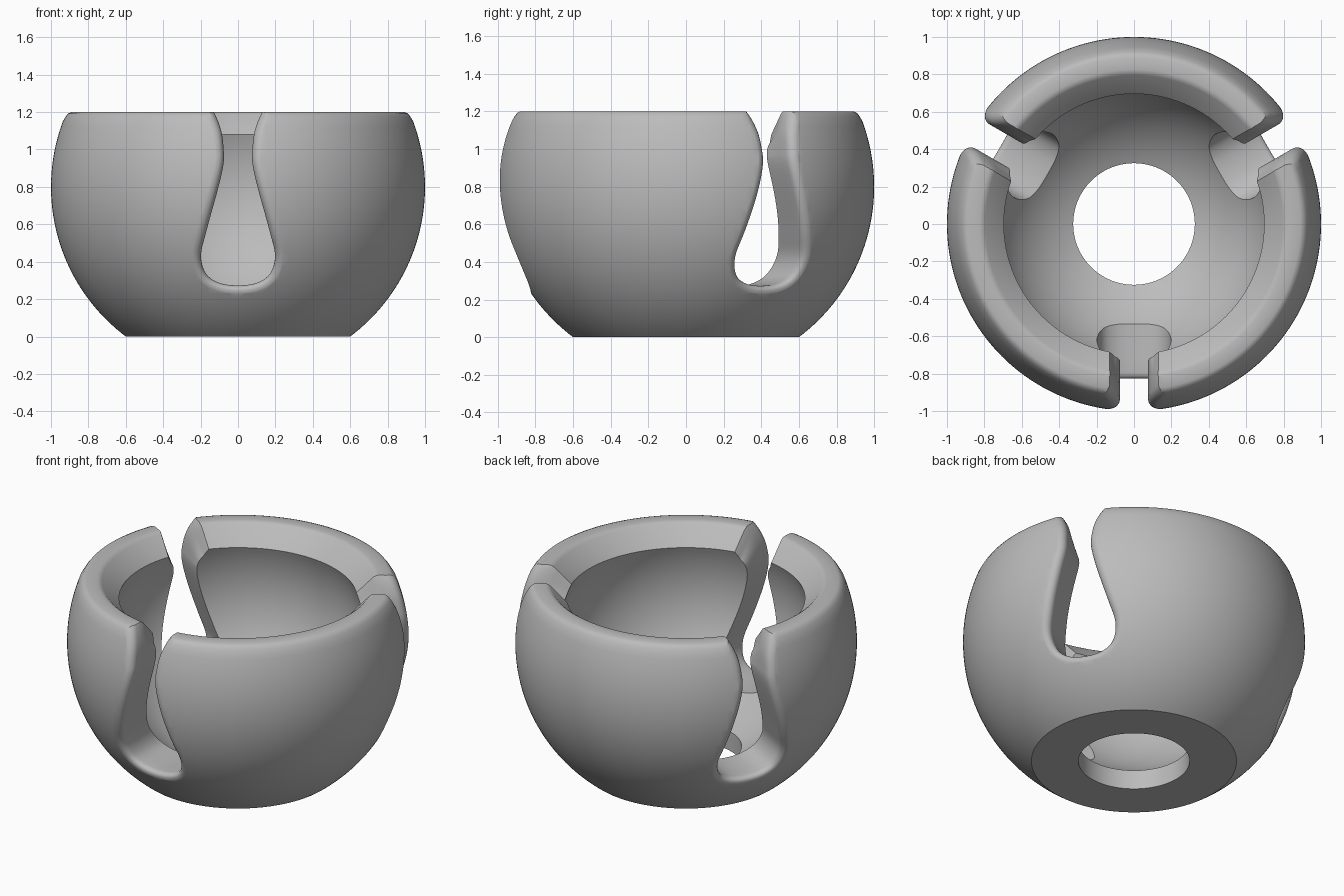
import bpy, bmesh, math
from mathutils import Vector, Matrix

cube = bpy.data.objects.get("Cube")
if cube:
    bpy.data.objects.remove(cube, do_unlink=True)

CENTRE = 0.8      # height of the sphere centre
OUTER, INNER = 1.0, 0.75
FILLET = 0.05

grey = bpy.data.materials.new("plain grey")
grey.use_nodes = True
colour = (0.5, 0.5, 0.5, 1)
grey.diffuse_color = colour
grey.node_tree.nodes["Principled BSDF"].inputs["Base Color"].default_value = colour


def make_object(name, bm):
    bmesh.ops.recalc_face_normals(bm, faces=bm.faces)
    mesh = bpy.data.meshes.new(name)
    bm.to_mesh(mesh)
    bm.free()
    mesh.materials.append(grey)
    obj = bpy.data.objects.new(name, mesh)
    bpy.context.collection.objects.link(obj)
    return obj


def smooth_curve(pts, steps):
    """Catmull-Rom curve through the inner points of a list."""
    out = []
    for a, b, c, d in zip(pts, pts[1:], pts[2:], pts[3:]):
        for i in range(steps):
            t = i / steps
            out.append(0.5 * (2 * b + (c - a) * t + (2 * a - 5 * b + 4 * c - d) * t * t
                              + (3 * b - a - 3 * c + d) * t ** 3))
    return out + [pts[-2]]


def arc(radius, z0, z1, steps):
    """Sphere profile between two heights, as (r, z) points."""
    a0, a1 = (math.asin((z - CENTRE) / radius) for z in (z0, z1))
    angles = [a0 + (a1 - a0) * i / steps for i in range(steps + 1)]
    return [(radius * math.cos(a), CENTRE + radius * math.sin(a)) for a in angles]


# Bowl: spun profile with a rounded rim, chamfered mouth and open floor
def make_bowl(segments=180):
    rim = [(0.922, 1.175), (0.909, 1.192), (0.89, 1.2), (0.825, 1.2), (0.81, 1.197), (0.795, 1.187)]
    profile = [(0.325, 0)] + arc(OUTER, 0, 1.15, 40) + rim
    profile += arc(INNER, 1.08, CENTRE - math.sqrt(INNER ** 2 - 0.325 ** 2), 36)
    bm = bmesh.new()
    rings = []
    for s in range(segments):
        a = 2 * math.pi * (s + 0.5) / segments
        rings.append([bm.verts.new((r * math.cos(a), r * math.sin(a), z)) for r, z in profile])
    n = len(profile)
    for s in range(segments):
        p, q = rings[s], rings[(s + 1) % segments]
        for i in range(n):
            j = (i + 1) % n
            bm.faces.new((p[i], q[i], q[j], p[j]))
    return make_object("bowl", bm)


# Slot cutter: keyhole outline lofted outwards, flaring into a rounded outer edge
def make_slot_cutter(angle):
    half = [(-0.1, 0.287), (0, 0.273), (0.1, 0.287), (0.17, 0.335), (0.198, 0.43), (0.17, 0.56),
            (0.107, 0.79), (0.078, 0.92), (0.077, 1.0), (0.09, 1.1), (0.13, 1.2),
            (0.2, 1.29), (0.3, 1.4), (0.4, 1.5)]
    right = smooth_curve([Vector(p) for p in half], 6)
    outline = [Vector((-p.x, p.y)) for p in reversed(right[1:])] + right
    last = len(outline) - 1
    normals = []
    for i in range(last + 1):
        d = outline[min(i + 1, last)] - outline[max(i - 1, 0)]
        normals.append(Vector((d.y, -d.x)).normalized())

    layers = [(0.7, 0), (0.74, 0), (0.78, 0), (0.82, 0), (0.86, 0), (0.9, 0)]
    for i in range(7):
        t = math.radians(78) * i / 6
        layers.append((OUTER - FILLET * (1 - math.sin(t)), FILLET * (1 - math.cos(t))))
    layers.append((1.02, FILLET + 0.06))

    bm = bmesh.new()
    rings = []

    def add_ring(radius, offset, flat_y=None):
        ring = []
        for p, nrm in zip(outline, normals):
            q = p + nrm * offset
            lift = min(1, max(0, (p.y - 0.95) / 0.2))
            q.y -= 0.8 * max(0, 0.9 - radius) * lift      # lower flare at the mouth
            y = flat_y
            if y is None:
                y = -math.sqrt(max(0.01, radius ** 2 - q.x ** 2 - (q.y - CENTRE) ** 2))
            ring.append(bm.verts.new((q.x, y, q.y)))
        rings.append(ring)

    add_ring(layers[0][0], 0, -0.25)
    for radius, offset in layers:
        add_ring(radius, offset)
    add_ring(layers[-1][0], layers[-1][1], -1.3)

    n = last + 1
    for p, q in zip(rings, rings[1:]):
        for i in range(n):
            j = (i + 1) % n
            bm.faces.new((p[i], p[j], q[j], q[i]))
    for ring in (rings[0], rings[-1]):
        bm.faces.new(ring)
    bmesh.ops.transform(bm, matrix=Matrix.Rotation(angle, 4, "Z"), verts=bm.verts)
    cutter = make_object("slot_cutter", bm)
    cutter.hide_render = True
    return cutter


bowl = make_bowl()
bpy.context.view_layer.objects.active = bowl
for k in range(3):
    cutter = make_slot_cutter(k * 2 * math.pi / 3)
    mod = bowl.modifiers.new("slot", "BOOLEAN")
    mod.operation = "DIFFERENCE"
    mod.solver = "EXACT"
    mod.object = cutter
    bpy.ops.object.modifier_apply(modifier=mod.name)
    bpy.data.objects.remove(cutter, do_unlink=True)

# Smooth shading with crisp floor, mouth and inner slot edges
bpy.ops.object.select_all(action="DESELECT")
bowl.select_set(True)
bpy.ops.object.shade_smooth_by_angle(angle=math.radians(30))
